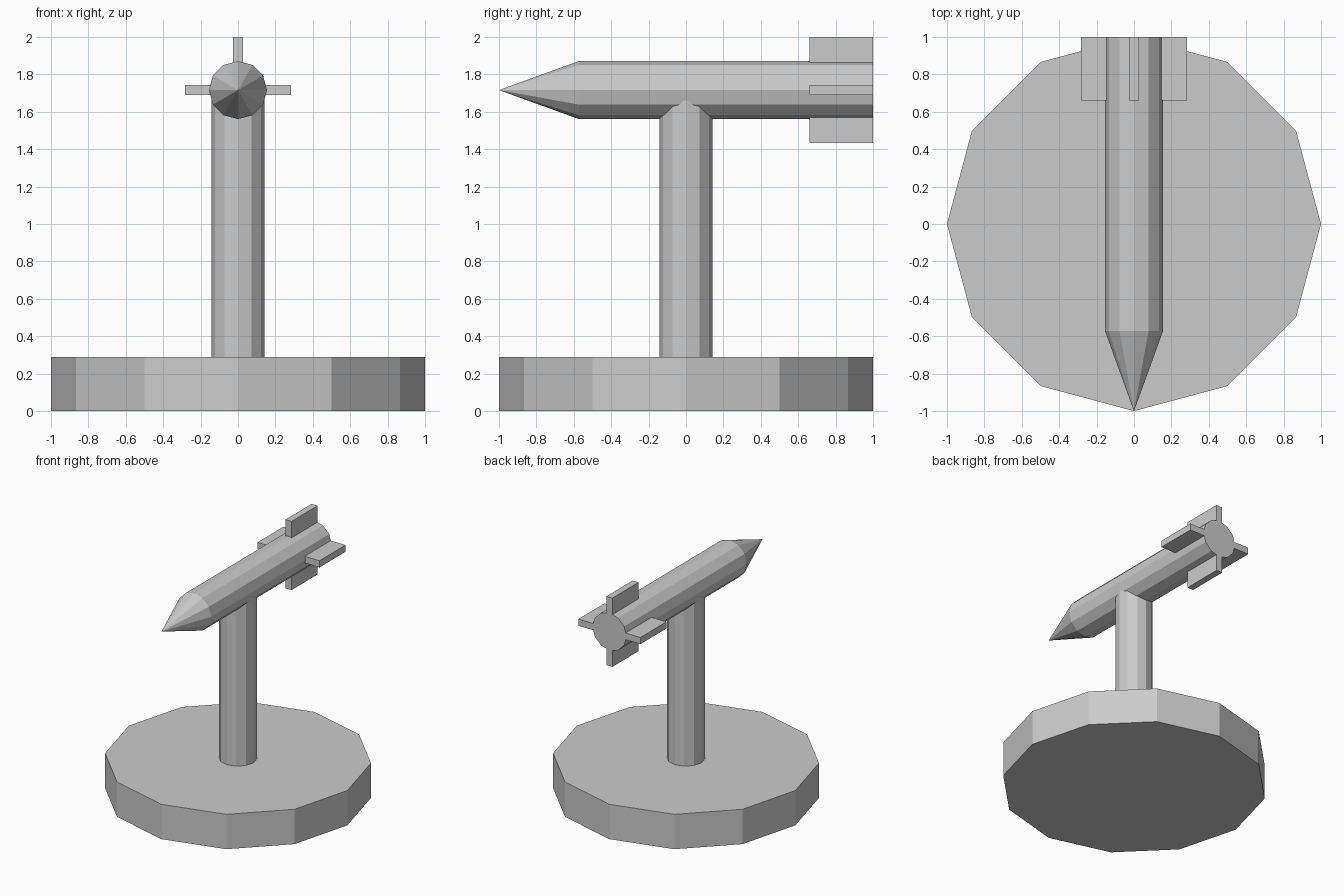
import bpy
import math
from mathutils import Matrix, Vector

default = bpy.data.objects.get("Cube")
if default:
    bpy.data.objects.remove(default, do_unlink=True)

grey = bpy.data.materials.new("plain_grey")
grey.use_nodes = True
GREY = (0.6, 0.6, 0.6, 1)
grey.diffuse_color = GREY
grey.node_tree.nodes["Principled BSDF"].inputs["Base Color"].default_value = GREY

SIDES = 12
AXIS_Z = 1.716
BODY_R = 0.155
TAIL_Y, SHOULDER_Y, TIP_Y = 1.0, -0.573, -1.0


def finish(name):
    obj = bpy.context.object
    obj.name = name
    obj.data.materials.append(grey)
    return obj


def upright(name, radius, z0, z1):
    bpy.ops.mesh.primitive_cylinder_add(
        vertices=SIDES, radius=radius, depth=z1 - z0, location=(0, 0, (z0 + z1) / 2))
    return finish(name)


# Stand: wide disc and post running up into the rocket
upright("base", 1.0, 0, 0.288)
upright("post", 0.143, 0.28, 1.66)

# Rocket: one turned profile, straight body then pointed nose
bpy.ops.mesh.primitive_cylinder_add(
    vertices=SIDES, radius=BODY_R, depth=TAIL_Y - SHOULDER_Y,
    location=(0, (TAIL_Y + SHOULDER_Y) / 2, AXIS_Z), rotation=(math.pi / 2, 0, 0))
finish("rocket_body")
bpy.ops.mesh.primitive_cone_add(
    vertices=SIDES, radius1=BODY_R, radius2=0, depth=SHOULDER_Y - TIP_Y,
    location=(0, (SHOULDER_Y + TIP_Y) / 2, AXIS_Z), rotation=(math.pi / 2, 0, 0))
finish("rocket_nose")

# Four tail fins around the body
FIN_IN, FIN_OUT, FIN_FRONT, FIN_THICK = 0.12, 0.284, 0.66, 0.055
for i, name in enumerate(("left_fin", "top_fin", "right_fin", "bottom_fin")):
    turn = Matrix.Rotation(-i * math.pi / 2, 4, "Y")
    centre = turn @ Vector(((FIN_IN + FIN_OUT) / 2, (FIN_FRONT + TAIL_Y) / 2, 0))
    bpy.ops.mesh.primitive_cube_add(
        size=1, location=centre + Vector((0, 0, AXIS_Z)), rotation=turn.to_euler())
    fin = finish(name)
    fin.scale = (FIN_OUT - FIN_IN, TAIL_Y - FIN_FRONT, FIN_THICK)
